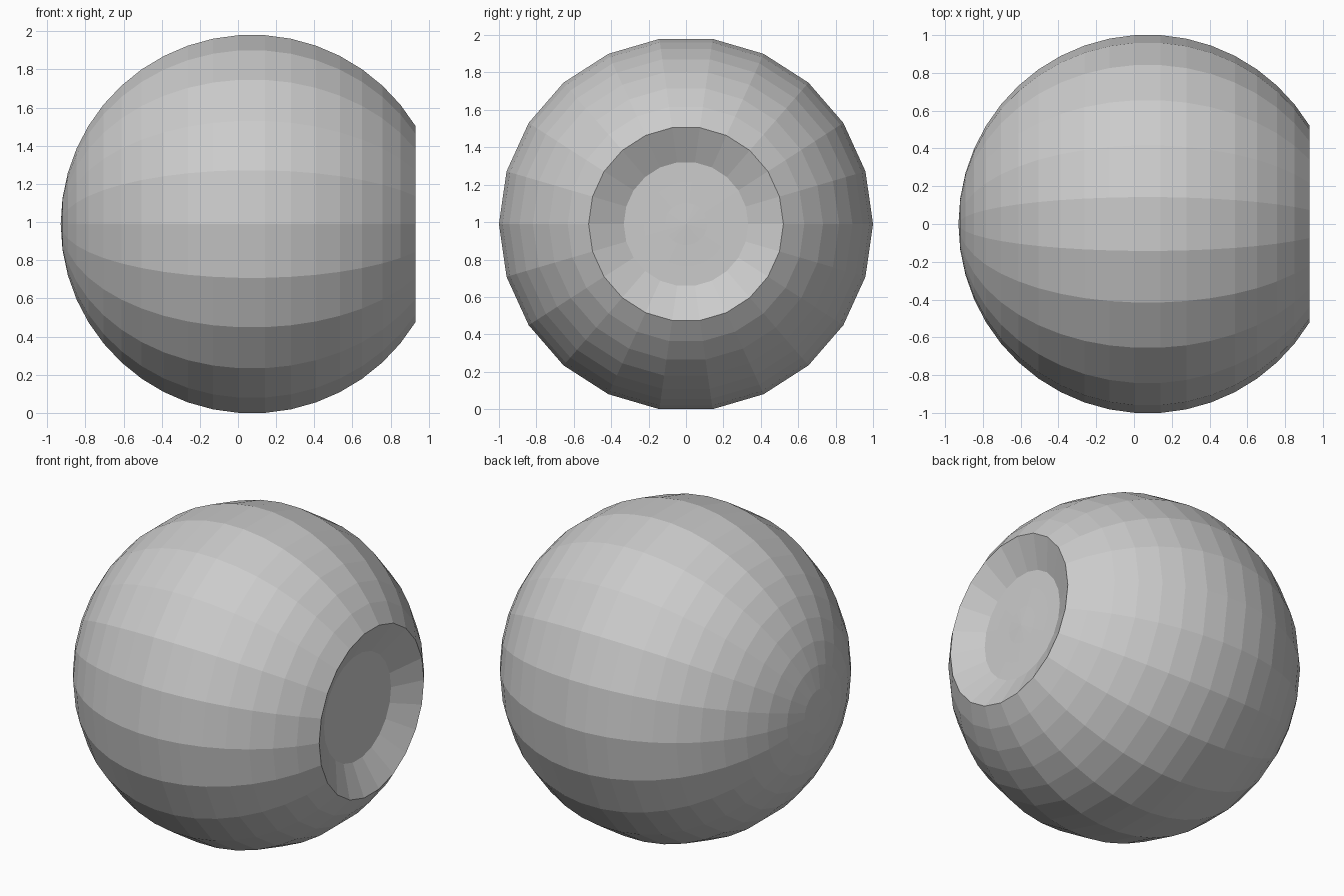
import bpy, bmesh, math

if "Cube" in bpy.data.objects:
    bpy.data.objects.remove(bpy.data.objects["Cube"])

SIDES = 22                      # facets around the x axis
RINGS = 23                      # latitude bands of the full ball
STEP = math.pi / RINGS
R = 1 / math.cos(STEP / 2)      # widest ring has radius 1
CX, CZ = 0.073, math.cos(math.pi / SIDES / 2 * 2 * 0.5)  # ball centre
CZ = math.sin(2 * math.pi * 5 / SIDES)                   # rests on a flat facet

# Profile as (x, radius): ball from closed pole to the open rim
profile = [(CX - R * math.cos(i * STEP), R * math.sin(i * STEP)) for i in range(20)]
rim_x = profile[-1][0]
# Shallow sunken socket with a barely raised middle
floor_x = rim_x - 0.098
profile += [(floor_x, 0.333), (floor_x + 0.001, 0.226),
            (floor_x + 0.003, 0.113), (floor_x + 0.008, 0.0)]


def lathe_x(name, points, material):
    """Turn a profile around the x axis; zero radius makes a pole."""
    bm = bmesh.new()
    loops = []
    for x, r in points:
        if r < 1e-6:
            loops.append([bm.verts.new((x, 0, CZ))] * SIDES)
        else:
            loops.append([bm.verts.new((x, r * math.cos(2 * math.pi * k / SIDES),
                                        CZ + r * math.sin(2 * math.pi * k / SIDES)))
                          for k in range(SIDES)])
    for a, b in zip(loops, loops[1:]):
        for k in range(SIDES):
            n = (k + 1) % SIDES
            corners = list(dict.fromkeys((a[k], b[k], b[n], a[n])))
            bm.faces.new(corners)
    bmesh.ops.recalc_face_normals(bm, faces=bm.faces)
    mesh = bpy.data.meshes.new(name)
    bm.to_mesh(mesh)
    bm.free()
    mesh.materials.append(material)
    obj = bpy.data.objects.new(name, mesh)
    bpy.context.collection.objects.link(obj)
    return obj


grey = bpy.data.materials.new("light grey")
grey.diffuse_color = (0.6, 0.6, 0.6, 1)
grey.use_nodes = True
grey.node_tree.nodes["Principled BSDF"].inputs["Base Color"].default_value = grey.diffuse_color

# Faceted ball with the socket in its right side
lathe_x("ball_with_socket", profile, grey)
